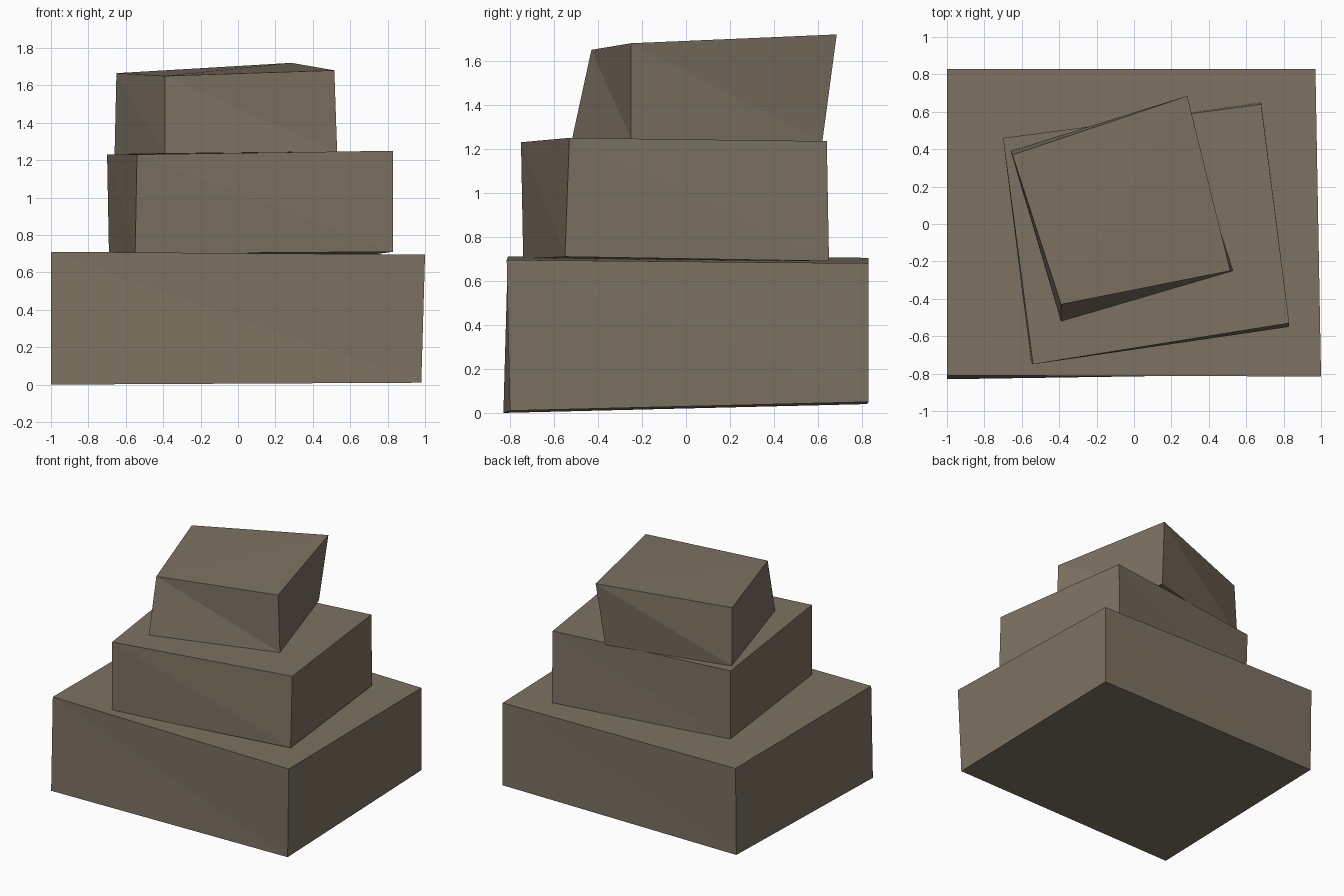
import bpy
import bmesh

default_cube = bpy.data.objects.get("Cube")
if default_cube:
    bpy.data.objects.remove(default_cube, do_unlink=True)

# Single weathered stone colour
stone = bpy.data.materials.new("brown_stone")
stone_colour = (0.205, 0.168, 0.122, 1)
stone.use_nodes = True
stone.diffuse_color = stone_colour
stone.node_tree.nodes["Principled BSDF"].inputs["Base Color"].default_value = stone_colour
stone.node_tree.nodes["Principled BSDF"].inputs["Roughness"].default_value = 0.9


def rough_block(name, bottom_corners, top_corners):
    """Build a slightly skewed block; corners run anticlockwise from front right."""
    bm = bmesh.new()
    lower = [bm.verts.new(corner) for corner in bottom_corners]
    upper = [bm.verts.new(corner) for corner in top_corners]

    # Each warped side is folded from its upper left to its lower right corner
    for i in range(4):
        j = (i + 1) % 4
        bm.faces.new((lower[i], lower[j], upper[i]))
        bm.faces.new((lower[j], upper[j], upper[i]))

    # Top and underside are folded along the same diagonal
    a, b, c, d = upper
    bm.faces.new((a, b, c))
    bm.faces.new((a, c, d))
    a, b, c, d = lower
    bm.faces.new((c, b, a))
    bm.faces.new((d, c, a))

    bmesh.ops.recalc_face_normals(bm, faces=bm.faces)
    mesh = bpy.data.meshes.new(name)
    bm.to_mesh(mesh)
    bm.free()
    mesh.materials.append(stone)
    block = bpy.data.objects.new(name, mesh)
    bpy.context.scene.collection.objects.link(block)
    return block


# Wide base block
rough_block(
    "base_block",
    [(-1, -.83, 0), (.98, -.8, .01), (.97, .83, .05), (-1, .82, .04)],
    [(-1, -.81, .71), (1, -.815, .695), (.97, .83, .68), (-1, .83, .705)],
)

# Middle block, turned a little on the base
rough_block(
    "middle_block",
    [(-.55, -.74, .7), (.83, -.55, .71), (.68, .65, .69), (-.69, .45, .7)],
    [(-.54, -.75, 1.23), (.83, -.53, 1.25), (.68, .64, 1.235), (-.7, .46, 1.23)],
)

# Small top block, turned further and leaning back
rough_block(
    "top_block",
    [(-.39, -.52, 1.235), (.53, -.25, 1.245), (.25, .62, 1.235), (-.66, .39, 1.23)],
    [(-.39, -.43, 1.65), (.515, -.25, 1.68), (.285, .685, 1.72), (-.65, .37, 1.665)],
)
